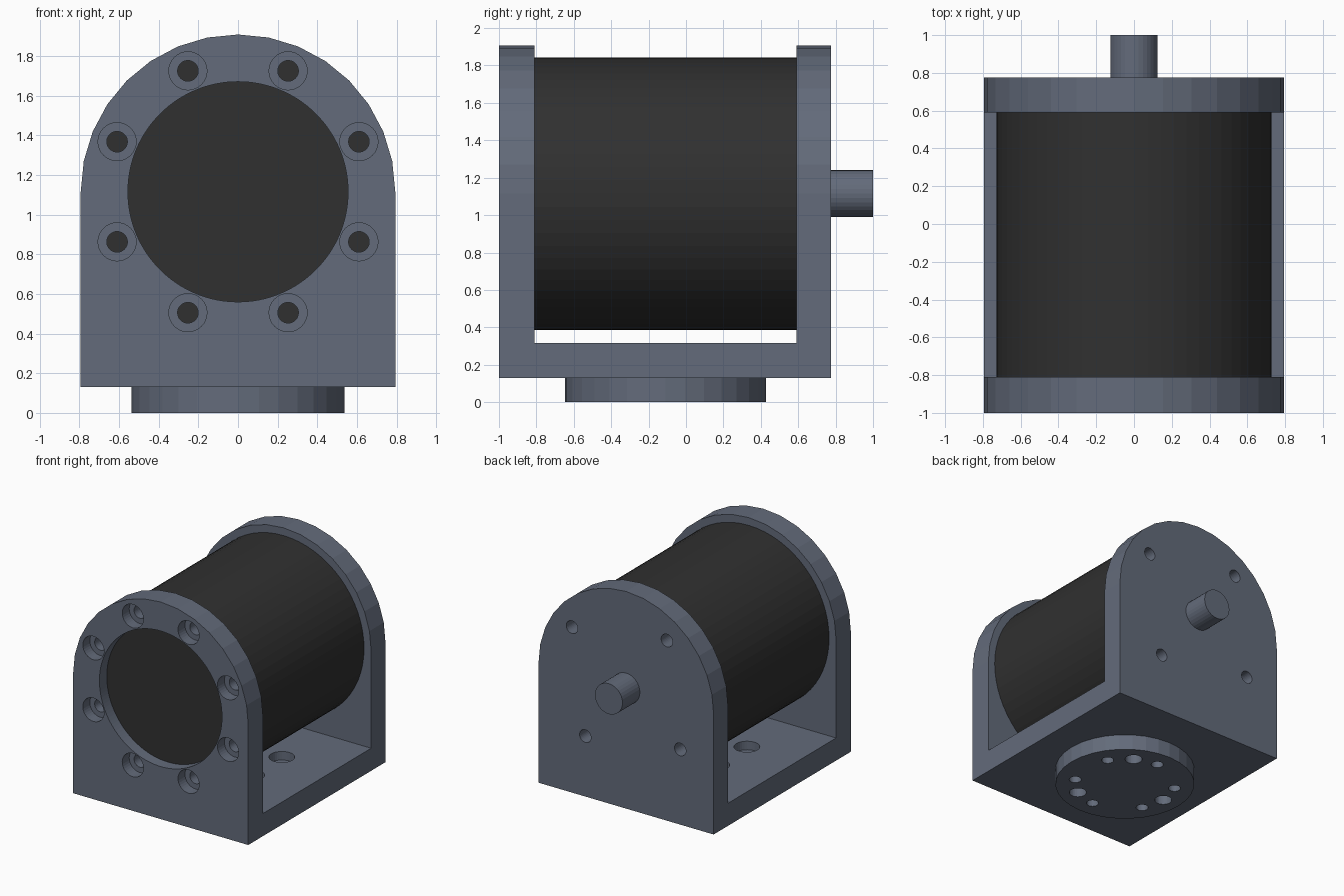
import bpy
import bmesh
from math import radians, sin, cos, pi
from mathutils import Matrix, Vector

cube = bpy.data.objects.get("Cube")
if cube:
    bpy.data.objects.remove(cube, do_unlink=True)

AXIS_Z = 1.115      # height of the motor axis
FRONT, BACK = -1.0, 0.775
FRONT_IN, BACK_IN = -0.81, 0.59
FLOOR, BASE_TOP = 0.13, 0.315
HALF = 0.793
BOSS_Y = -0.11


def material(name, rgb):
    m = bpy.data.materials.new(name)
    m.use_nodes = True
    m.diffuse_color = (*rgb, 1)
    m.node_tree.nodes["Principled BSDF"].inputs["Base Color"].default_value = (*rgb, 1)
    return m


metal = material("blue grey metal", (0.125, 0.147, 0.196))
black = material("motor black", (0.03, 0.03, 0.03))


def make(name, bm, mat):
    bmesh.ops.recalc_face_normals(bm, faces=bm.faces)
    mesh = bpy.data.meshes.new(name)
    bm.to_mesh(mesh)
    bm.free()
    mesh.materials.append(mat)
    ob = bpy.data.objects.new(name, mesh)
    bpy.context.collection.objects.link(ob)
    return ob


def cylinder(bm, start, end, radius, sides):
    """Add a capped cylinder between two points."""
    a, b = Vector(start), Vector(end)
    turn = (b - a).to_track_quat("Z", "Y").to_matrix().to_4x4()
    bmesh.ops.create_cone(bm, cap_ends=True, segments=sides, radius1=radius,
                          radius2=radius, depth=(b - a).length,
                          matrix=Matrix.Translation((a + b) / 2) @ turn)


def along_y(bm, x, z, y0, y1, radius, sides=32):
    cylinder(bm, (x, y0, z), (x, y1, z), radius, sides)


def along_z(bm, x, y, z0, z1, radius, sides=32):
    cylinder(bm, (x, y, z0), (x, y, z1), radius, sides)


def ring(radius, first, count):
    return [(radius * cos(radians(first) + 2 * pi * i / count),
             radius * sin(radians(first) + 2 * pi * i / count)) for i in range(count)]


def boolean(target, bm, operation="DIFFERENCE"):
    """Apply a boolean and discard the cutter."""
    tool = make("cutter", bm, metal)
    tool.hide_render = True
    mod = target.modifiers.new("boolean", "BOOLEAN")
    mod.operation, mod.object, mod.solver = operation, tool, "EXACT"
    graph = bpy.context.evaluated_depsgraph_get()
    mesh = bpy.data.meshes.new_from_object(target.evaluated_get(graph))
    target.modifiers.clear()
    target.data = mesh
    bpy.data.objects.remove(tool, do_unlink=True)


# Bracket: arched profile extruded front to back
bm = bmesh.new()
outline = [(-HALF, FLOOR), (HALF, FLOOR)]
outline += [(HALF * cos(i * pi / 16), AXIS_Z + HALF * sin(i * pi / 16)) for i in range(17)]
face = bm.faces.new([bm.verts.new((x, FRONT, z)) for x, z in outline])
grown = bmesh.ops.extrude_face_region(bm, geom=[face])["geom"]
bmesh.ops.translate(bm, vec=(0, BACK - FRONT, 0),
                    verts=[v for v in grown if isinstance(v, bmesh.types.BMVert)])
bracket = make("bracket", bm, metal)

# Open space between the two end plates
bm = bmesh.new()
bmesh.ops.create_cube(bm, size=1, matrix=Matrix.Translation(
    (0, (FRONT_IN + BACK_IN) / 2, BASE_TOP + 1)) @ Matrix.Diagonal((2, BACK_IN - FRONT_IN, 2, 1)))
boolean(bracket, bm)

# Round mounting foot
bm = bmesh.new()
along_z(bm, 0, BOSS_Y, 0, FLOOR + 0.05, 0.538)
boolean(bracket, bm, "UNION")

# Through holes, bore and dowel holes
bm = bmesh.new()
along_y(bm, 0, AXIS_Z, FRONT - 0.1, FRONT_IN + 0.1, 0.555, 128)
for x, z in ring(0.66, 22.5, 8):
    along_y(bm, x, AXIS_Z + z, FRONT - 0.1, FRONT_IN + 0.1, 0.052)
for x, z in ring(0.614, 37, 4):
    along_y(bm, x, AXIS_Z + z, BACK_IN - 0.1, BACK + 0.1, 0.052)
for x, y in ring(0.39, 30, 6):
    along_z(bm, x, BOSS_Y + y, -0.1, BASE_TOP + 0.1, 0.047)
for x, y in ring(0.388, 60, 3):
    along_z(bm, x, BOSS_Y + y, -0.1, 0.2, 0.066)
boolean(bracket, bm)

# Counterbores for the screw heads
bm = bmesh.new()
for x, z in ring(0.66, 22.5, 8):
    along_y(bm, x, AXIS_Z + z, FRONT - 0.1, FRONT + 0.09, 0.096)
for x, y in ring(0.39, 30, 6):
    along_z(bm, x, BOSS_Y + y, BASE_TOP - 0.07, BASE_TOP + 0.1, 0.096)
boolean(bracket, bm)

# Motor body and the register that sits in the front bore
bm = bmesh.new()
along_y(bm, 0, AXIS_Z, FRONT_IN, BACK_IN, 0.729, 64)
make("motor_body", bm, black)
bm = bmesh.new()
along_y(bm, 0, AXIS_Z, FRONT + 0.095, FRONT_IN, 0.555, 128)
make("motor_front_register", bm, black)

# Rear shaft
bm = bmesh.new()
along_y(bm, 0, AXIS_Z, BACK, 1.0, 0.125)
make("rear_shaft", bm, metal)
